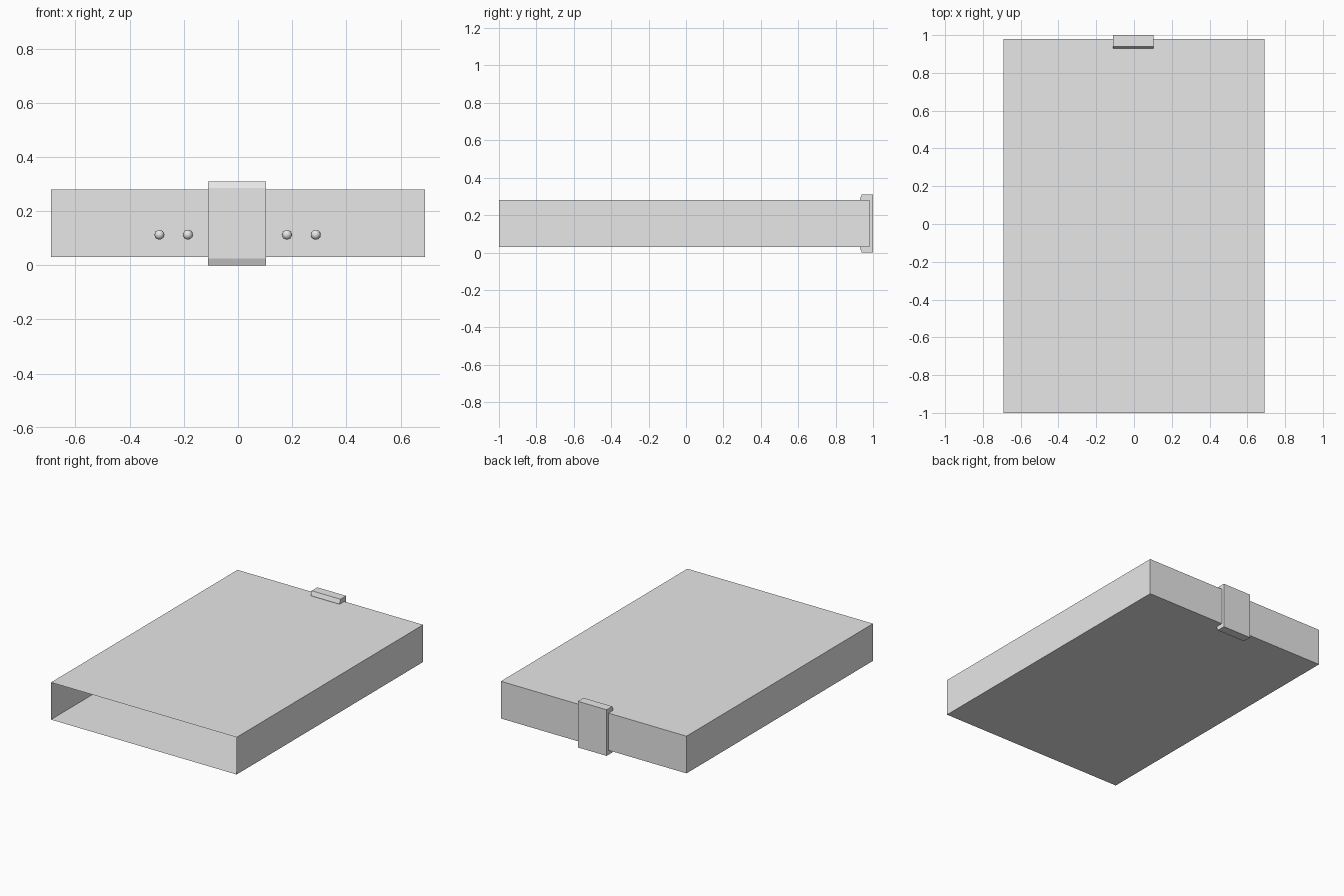
import bpy
import bmesh

cube = bpy.data.objects.get("Cube")
if cube:
    bpy.data.objects.remove(cube, do_unlink=True)

grey = bpy.data.materials.new("light_grey")
grey.use_nodes = True
colour = (0.8, 0.8, 0.8, 1)
grey.diffuse_color = colour
grey.node_tree.nodes["Principled BSDF"].inputs["Base Color"].default_value = colour


def add_object(name, bm):
    bmesh.ops.recalc_face_normals(bm, faces=bm.faces[:])
    mesh = bpy.data.meshes.new(name)
    bm.to_mesh(mesh)
    bm.free()
    mesh.materials.append(grey)
    obj = bpy.data.objects.new(name, mesh)
    bpy.context.collection.objects.link(obj)
    return obj


def extrude_profile(name, points, axis, start, end):
    """Solid prism from a closed profile; axis 0 takes (y, z), axis 1 takes (x, z)."""
    bm = bmesh.new()
    verts = []
    for a, z in points:
        verts.append(bm.verts.new((start, a, z) if axis == 0 else (a, start, z)))
    face = bm.faces.new(verts)
    new = bmesh.ops.extrude_face_region(bm, geom=[face])["geom"]
    for v in new:
        if isinstance(v, bmesh.types.BMVert):
            v.co[axis] = end
    return bm


# Thin-walled sleeve, closed at the back and open at the front
bm = extrude_profile("sleeve", [(-0.69, 0.03), (0.69, 0.03), (0.69, 0.28), (-0.69, 0.28)],
                     1, -1.0, 0.98)
bmesh.ops.recalc_face_normals(bm, faces=bm.faces[:])
front = [f for f in bm.faces if f.normal.y < -0.9]
bmesh.ops.delete(bm, geom=front, context='FACES_ONLY')
add_object("sleeve", bm)

# Clasp through the back wall, with sloped lips over the top and bottom edges
clasp = [(1.0, 0), (1.0, 0.31), (0.94, 0.31), (0.93, 0.285), (0.93, 0.025), (0.94, 0)]
add_object("clasp", extrude_profile("clasp", clasp, 0, -0.11, 0.104))

# Small round studs inside the back wall
for i, x in enumerate((-0.29, -0.185, 0.181, 0.287)):
    bm = bmesh.new()
    bmesh.ops.create_uvsphere(bm, u_segments=16, v_segments=8, radius=0.018)
    bmesh.ops.translate(bm, verts=bm.verts, vec=(x, 0.96, 0.113))
    for f in bm.faces:
        f.smooth = True
    add_object("stud_%d" % (i + 1), bm)
